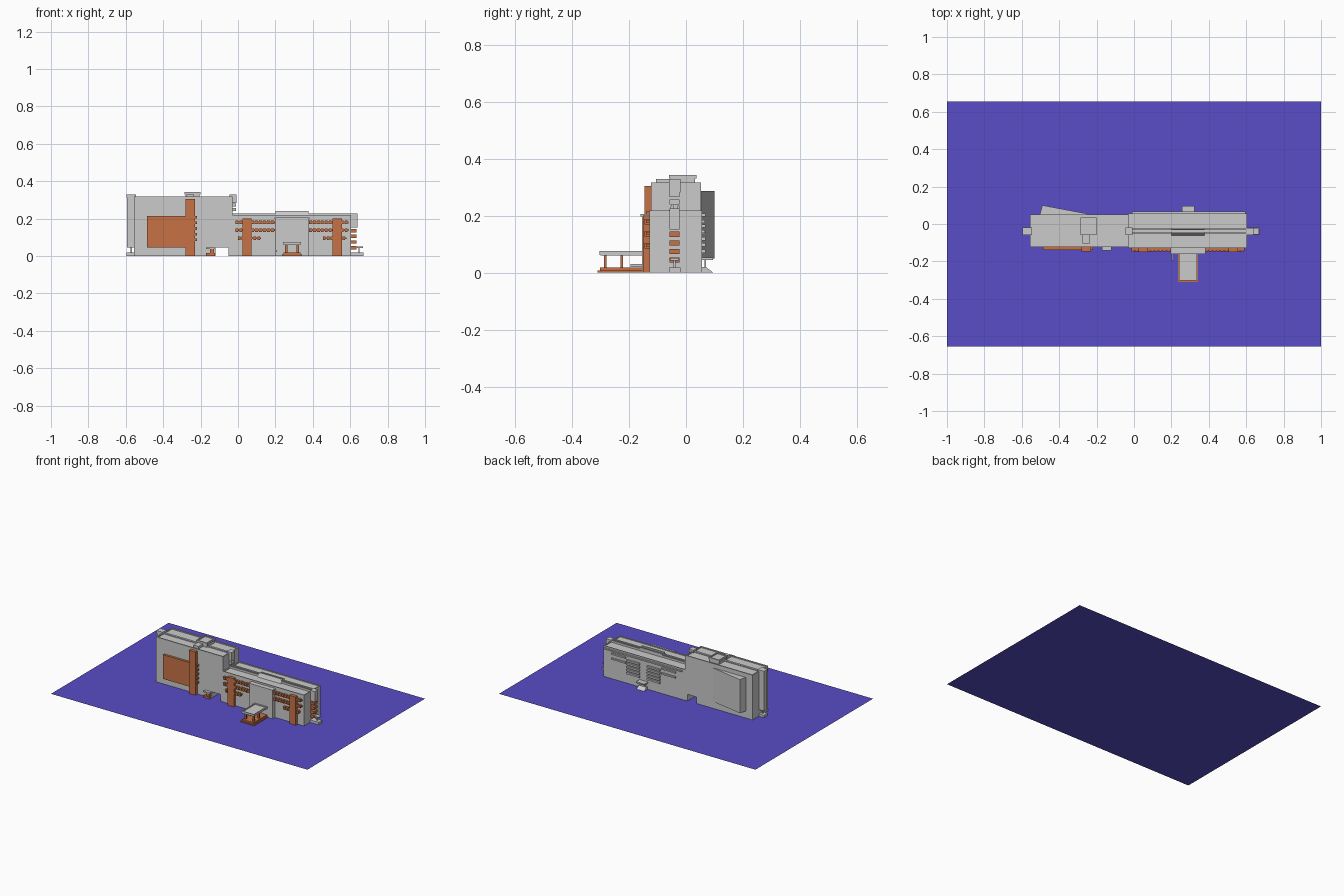
import bpy, bmesh


def material(name, rgb):
    m = bpy.data.materials.new(name)
    m.diffuse_color = (*rgb, 1)
    return m


ORANGE = material("terracotta", (0.57, 0.17, 0.06))
PURPLE = material("violet_ground", (0.10, 0.075, 0.57))


def finish(name, bm, mat=None):
    bmesh.ops.recalc_face_normals(bm, faces=bm.faces)
    me = bpy.data.meshes.new(name)
    bm.to_mesh(me)
    bm.free()
    ob = bpy.data.objects.new(name, me)
    bpy.context.collection.objects.link(ob)
    if mat:
        me.materials.append(mat)
    return ob


def boxes(name, spans, mat=None):
    """One object from boxes given as (x0, x1, y0, y1, z0, z1)."""
    bm = bmesh.new()
    for x0, x1, y0, y1, z0, z1 in spans:
        vs = bmesh.ops.create_cube(bm, size=1)["verts"]
        for v in vs:
            v.co.x = x1 if v.co.x > 0 else x0
            v.co.y = y1 if v.co.y > 0 else y0
            v.co.z = z1 if v.co.z > 0 else z0
    return finish(name, bm, mat)


def prism(name, pts, axis, a, b, mat=None):
    """Extrude a 2D profile along an axis from a to b."""
    put = {"x": lambda p, t: (t, p[0], p[1]),
           "y": lambda p, t: (p[0], t, p[1]),
           "z": lambda p, t: (p[0], p[1], t)}[axis]
    bm = bmesh.new()
    lo = [bm.verts.new(put(p, a)) for p in pts]
    hi = [bm.verts.new(put(p, b)) for p in pts]
    bm.faces.new(lo)
    bm.faces.new(hi)
    n = len(pts)
    for i in range(n):
        bm.faces.new((lo[i], lo[(i + 1) % n], hi[(i + 1) % n], hi[i]))
    return finish(name, bm, mat)


def rim(x0, x1, y0, y1, z0, z1, t):
    """Four walls of a roof parapet."""
    return [(x0, x1, y0, y0 + t, z0, z1), (x0, x1, y1 - t, y1, z0, z1),
            (x0, x0 + t, y0 + t, y1 - t, z0, z1), (x1 - t, x1, y0 + t, y1 - t, z0, z1)]


def balcony_row(x0, x1, y0, y1, z):
    """A thin rail carrying regularly spaced blocks."""
    out = [(x0, x1, y0 + 0.005, y1, z - 0.005, z + 0.005)]
    n = max(2, round((x1 - x0) / 0.022))
    step = (x1 - x0) / n
    for i in range(n):
        out.append((x0 + i * step, x0 + (i + 0.7) * step, y0, y1, z - 0.01, z + 0.009))
    return out


# Ground sheet
bm = bmesh.new()
bmesh.ops.create_grid(bm, x_segments=1, y_segments=1, size=1)
for v in bm.verts:
    v.co.y *= 0.655
finish("ground", bm, PURPLE)

B = 0.001

# Tall wing, with the drive-through passage cut in its profile
prism("tall_wing", [(-0.555, B), (-0.12, B), (-0.12, 0.046), (-0.05, 0.046), (-0.05, B),
                    (-0.03, B), (-0.03, 0.31), (-0.555, 0.31)], "y", -0.122, 0.052)
boxes("tall_wing_parapet", rim(-0.555, -0.03, -0.122, 0.052, 0.31, 0.317, 0.008))
boxes("tall_roof_spine", [(-0.55, -0.04, -0.045, -0.03, 0.31, 0.316)])
boxes("tall_penthouse", [(-0.28, -0.205, -0.055, 0.032, 0.31, 0.336),
                         (-0.275, -0.235, -0.105, -0.055, 0.31, 0.328)]
      + rim(-0.285, -0.2, -0.06, 0.036, 0.33, 0.343, 0.008))

# Stair shafts at both ends of the tall wing
boxes("west_stair_shaft", [(-0.593, -0.555, -0.058, -0.02, 0.046, 0.312),
                           (-0.595, -0.545, -0.06, -0.018, 0.312, 0.328),
                           (-0.595, -0.555, -0.06, -0.018, B, 0.018),
                           (-0.575, -0.568, -0.043, -0.035, 0.018, 0.046)])
boxes("east_tower_head", [(-0.045, -0.008, -0.06, -0.02, 0.282, 0.328)])
boxes("east_tower_balconies", [(-0.03, -0.01, -0.058, -0.022, z, z + 0.016) for z in (0.24, 0.265)])

# Tall wing front cladding
boxes("tall_front_panel", [(-0.487, -0.28, -0.138, -0.122, 0.045, 0.215)], ORANGE)
boxes("tall_front_pylon", [(-0.28, -0.23, -0.146, -0.122, B, 0.305)], ORANGE)
boxes("pylon_balconies", [(-0.23, -0.219, -0.14, -0.122, z, z + 0.014)
                          for z in (0.08, 0.11, 0.14, 0.17, 0.2)], ORANGE)
boxes("side_entrance", [(-0.17, -0.122, -0.142, -0.122, B, 0.015),
                        (-0.15, -0.128, -0.138, -0.122, 0.015, 0.038)], ORANGE)
boxes("side_entrance_canopy", [(-0.172, -0.12, -0.142, -0.122, 0.038, 0.046)])

# Angled bay on the back of the tall wing
prism("angled_back_bay", [(-0.505, 0.045), (-0.25, 0.045), (-0.25, 0.055), (-0.49, 0.1)],
      "z", 0.05, 0.287)

# Low wing with parapets and roof ridge
X0, X1 = -0.03, 0.605
boxes("low_wing", [(X0, X1, -0.128, 0.056, B, 0.212)])
boxes("low_wing_parapet", rim(X0, X1, -0.128, 0.056, 0.212, 0.218, 0.006))
boxes("roof_ridge_walls", [(X0, X1, -0.053, -0.044, 0.212, 0.226),
                           (X0, X1, -0.032, -0.023, 0.212, 0.226)])
boxes("back_cornice", [(-0.01, 0.595, 0.056, 0.068, 0.198, 0.207)])
prism("roof_screen", [(-0.062, 0.212), (-0.045, 0.212), (-0.042, 0.24), (-0.05, 0.24)],
      "x", 0.2, 0.378)
boxes("roof_screen_back", [(0.2, 0.378, -0.03, -0.022, 0.212, 0.236)])

# Projecting central bay
boxes("central_bay", [(0.2, 0.378, -0.155, -0.128, B, 0.205),
                      (0.195, 0.383, -0.16, -0.128, 0.197, 0.206),
                      (0.2, 0.208, -0.195, -0.155, 0.02, 0.03)])

# Front pylons and balcony rows, mirrored about the central bay
C = 0.289
pylons, rows = [], []
for s in (-1, 1):
    def mx(a, b):
        return tuple(sorted((C + s * a, C + s * b)))
    pylons.append((*mx(0.217, 0.266), -0.15, -0.128, B, 0.2))
    for z, a, b in ((0.18, 0.091, 0.303), (0.138, 0.091, 0.303), (0.095, 0.165, 0.29)):
        rows += balcony_row(*mx(a, b), -0.146, -0.128, z)
boxes("front_pylons", pylons, ORANGE)
boxes("front_balconies", rows, ORANGE)

# Main entrance porch
boxes("porch_steps", [(0.235, 0.342, -0.31, -0.155, B, 0.008),
                      (0.243, 0.334, -0.302, -0.155, 0.008, 0.018)], ORANGE)
boxes("porch_columns", [(x - 0.006, x + 0.006, y - 0.005, y + 0.005, 0.018, 0.062)
                        for x in (0.258, 0.32) for y in (-0.283, -0.225)], ORANGE)
boxes("porch_canopy", [(0.243, 0.334, -0.3, -0.155, 0.06, 0.07)]
      + rim(0.24, 0.337, -0.303, -0.155, 0.062, 0.076, 0.006))

# East end stair shaft with balconies, step and hood
boxes("east_shaft", [(0.605, 0.64, -0.058, -0.022, 0.152, 0.226)])
boxes("east_balconies", [(0.605, 0.634, -0.058, -0.022, z, z + 0.018)
                         for z in (0.036, 0.066, 0.096, 0.126)], ORANGE)
boxes("east_porch", [(0.605, 0.67, -0.06, -0.02, B, 0.018),
                     (0.605, 0.668, -0.055, -0.025, 0.043, 0.052),
                     (0.643, 0.649, -0.043, -0.037, 0.018, 0.043)])

# Back balcony stacks either side of the rear door
stack = []
for s in (-1, 1):
    for z in (0.07, 0.092, 0.114, 0.136, 0.158):
        a, b = sorted((C + s * 0.03, C + s * 0.13))
        stack.append((a, b, 0.056, 0.068, z, z + 0.012))
    for z in (0.14, 0.175):
        a, b = sorted((C + s * 0.14, C + s * 0.25))
        stack.append((a, b, 0.056, 0.066, z, z + 0.01))
boxes("back_balconies", stack)

# Rear entrance with sloped ramp and hood
prism("rear_steps", [(0.056, B), (0.095, B), (0.07, 0.02), (0.056, 0.02)], "x", 0.26, 0.32)
boxes("rear_hood", [(0.257, 0.323, 0.056, 0.095, 0.044, 0.053),
                    (0.268, 0.275, 0.064, 0.07, 0.018, 0.044),
                    (0.305, 0.312, 0.064, 0.07, 0.018, 0.044)])
